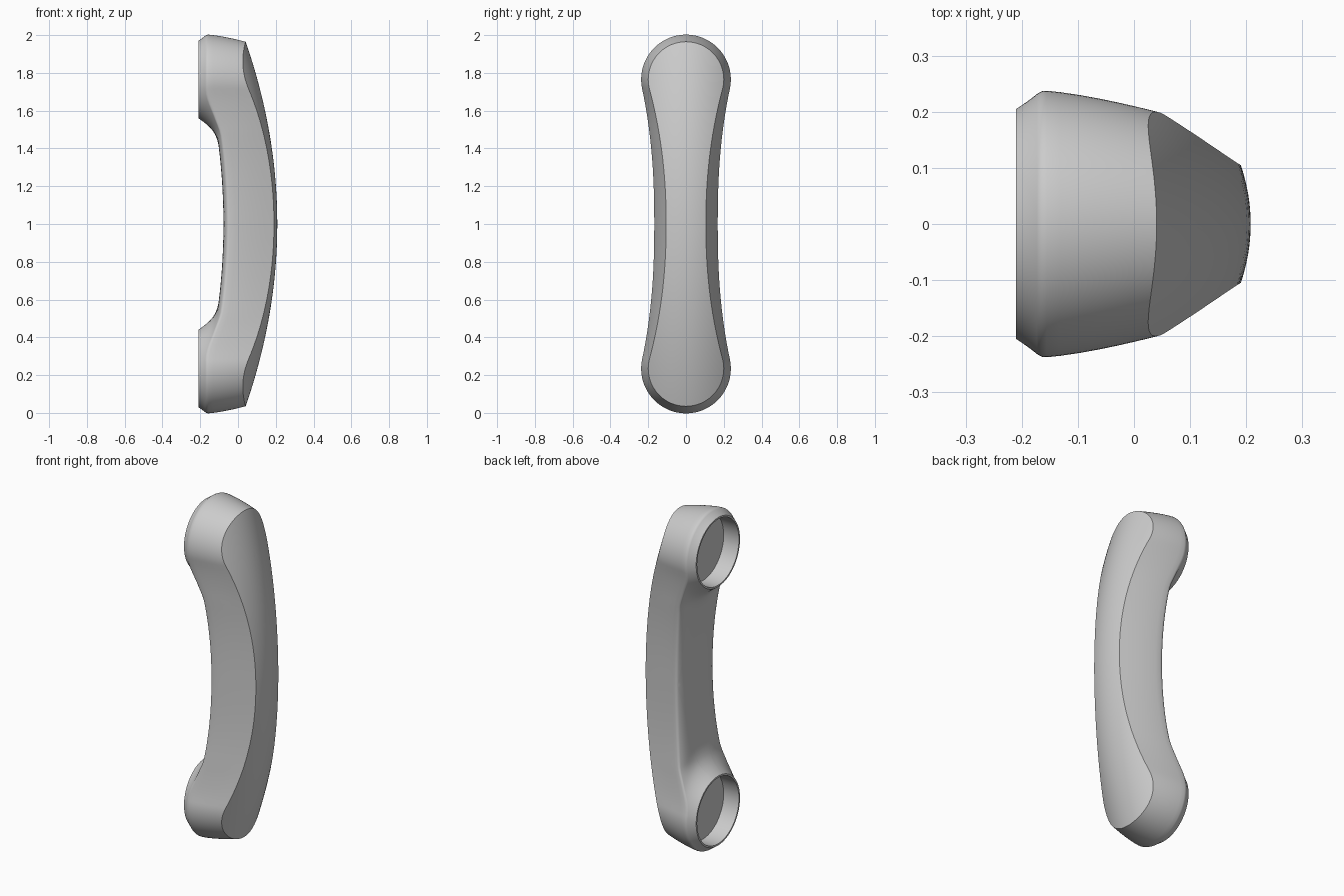
import bpy, bmesh, math

cube = bpy.data.objects.get("Cube")
if cube:
    bpy.data.objects.remove(cube, do_unlink=True)

CUP_Z = 1.765      # height of the upper cup centre
RIM_X = -0.21      # plane of the cup rims
CAP, SIDE, MID = 28, 26, 8


def profile(radius, waist, lean):
    """Half-width curve that leaves the end circle tangentially and narrows to the waist."""
    a = math.radians(lean)
    join_z, join_y = CUP_Z - radius * math.sin(a), radius * math.cos(a)
    length = join_z - 1
    power = math.tan(a) * length / (join_y - waist)
    return a, join_z, lambda z: waist + (join_y - waist) * (min(max(z - 1, 0), length) / length) ** power


def outline(radius, waist, lean):
    """Closed loop of (y, z) round the upper half, ending on the z = 1 plane."""
    a, join_z, width = profile(radius, waist, lean)
    half = []
    for i in range(CAP):
        t = (math.pi / 2 + a) * i / CAP
        half.append((radius * math.sin(t), CUP_Z + radius * math.cos(t)))
    for i in range(SIDE):
        z = join_z + (1 - join_z) * i / SIDE
        half.append((width(z), z))
    half += [(waist * (1 - i / MID), 1.0) for i in range(MID + 1)]
    return half + [(-y, z) for y, z in half[-2:0:-1]]


outer_width = profile(0.238, 0.169, 12)[2]


def front_x(y, z):
    """Cup cone blended softly into the inner face of the grip."""
    t = math.hypot(y, z - CUP_Z) - 0.205
    near = min(t, 0.08)
    cone = RIM_X + 1.55 * near - 6 * near * near + 0.6 * (t - near)
    grip = -0.077 - 0.15 * min(z - 1, 0.45) ** 2 + 0.022 * min(abs(y) / outer_width(z), 1) ** 6
    k = 0.02
    h = max(k - abs(cone - grip), 0) / k
    return min(cone, grip) - h * h * k / 4


def crown_x(y, z):
    return 0.208 - 0.18 * (z - 1) ** 2 - 1.6 * y * y


def lerp(p, q, t):
    return tuple(a + (b - a) * t for a, b in zip(p, q))


outer = outline(0.238, 0.169, 12)
inset = outline(0.233, 0.163, 12)
back = outline(0.200, 0.105, 15)


def circle(radius):
    ring = []
    for y, z in inset:
        d = math.hypot(y, z - CUP_Z)
        ring.append((y * radius / d, CUP_Z + (z - CUP_Z) * radius / d))
    return ring


def lift(ring, x):
    return [(x(y, z) if callable(x) else x, y, z) for y, z in ring]


# Recessed cup and its thin rim
rings = [lift(circle(0.195), -0.11), lift(circle(0.195), RIM_X)]

# Cup cone and inner face of the grip
rim = circle(0.205)
for i in range(25):
    rings.append(lift([lerp(p, q, i / 24) for p, q in zip(rim, inset)], front_x))

# Rounded corner and tapering side wall
edge, crown_edge = lift(outer, front_x), lift(back, crown_x)


def wall_ring(t):
    return [(a[0] + (b[0] - a[0]) * t,) + lerp(a[1:], b[1:], t ** 1.4)
            for a, b in zip(edge, crown_edge)]


first = wall_ring(0.05)
rings.append([lerp(lerp(a, b, 0.5), e, 0.5) for a, b, e in zip(rings[-1], first, edge)])
rings.append(first)
rings += [wall_ring(i / 6) for i in range(1, 7)]

# Crowned back
for i in range(1, 16):
    rings.append(lift([lerp(p, (0, CUP_Z), i / 16) for p in back], crown_x))

bm = bmesh.new()
loops = [[bm.verts.new(p) for p in ring] for ring in rings]
count = len(outer)
for a, b in zip(loops, loops[1:]):
    for i in range(count):
        j = (i + 1) % count
        bm.faces.new((a[i], a[j], b[j], b[i]))
for loop, x in ((loops[0], -0.11), (loops[-1], crown_x(0, CUP_Z))):
    tip = bm.verts.new((x, 0, CUP_Z))
    for i in range(count):
        bm.faces.new((loop[i], loop[(i + 1) % count], tip))
bmesh.ops.recalc_face_normals(bm, faces=bm.faces)

# Open the middle so both halves join there
seam = [f for f in bm.faces if all(abs(v.co.z - 1) < 1e-5 for v in f.verts)]
bmesh.ops.delete(bm, geom=seam, context='FACES')
bmesh.ops.translate(bm, verts=bm.verts, vec=(0, 0, -1))

mesh = bpy.data.meshes.new("handset")
bm.to_mesh(mesh)
bm.free()
handset = bpy.data.objects.new("handset", mesh)
handset.location.z = 1
bpy.context.collection.objects.link(handset)

grey = bpy.data.materials.new("plain_grey")
grey.use_nodes = True
grey.diffuse_color = (0.6, 0.6, 0.6, 1)
grey.node_tree.nodes["Principled BSDF"].inputs["Base Color"].default_value = (0.6, 0.6, 0.6, 1)
mesh.materials.append(grey)

# Lower half
mirror = handset.modifiers.new("lower_half", 'MIRROR')
mirror.use_axis = (False, False, True)
mirror.merge_threshold = 0.0005

bpy.context.view_layer.objects.active = handset
handset.select_set(True)
bpy.ops.object.modifier_apply(modifier=mirror.name)
bpy.ops.object.shade_smooth_by_angle(angle=0.7)
